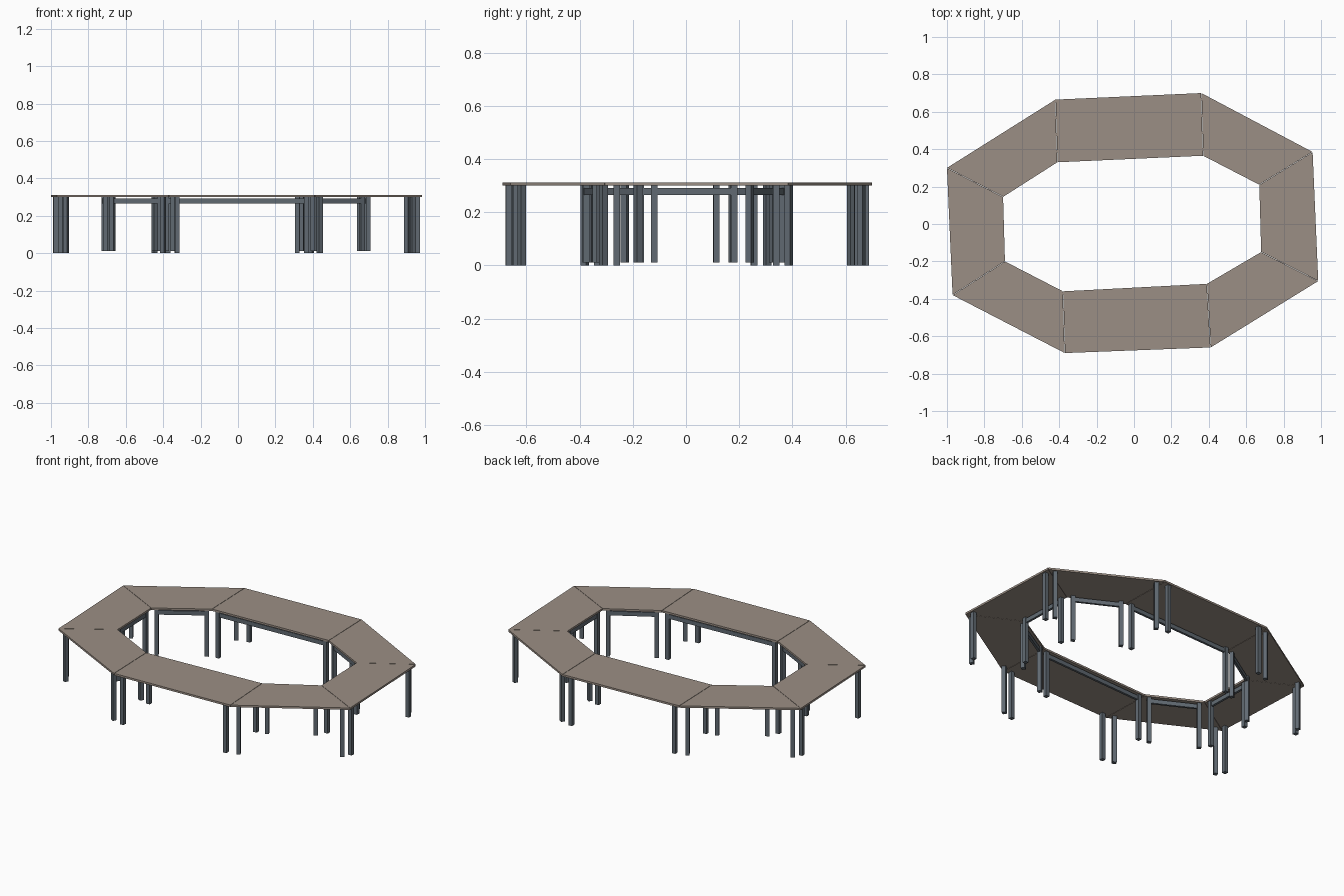
import bpy, bmesh
from mathutils import Vector, Matrix

if "Cube" in bpy.data.objects:
    bpy.data.objects.remove(bpy.data.objects["Cube"])

# Corners of the ring, clockwise from the left-back
OUTER = [(-1.0, .30), (-.42, .665), (.36, .70), (.955, .385),
         (.985, -.305), (.41, -.66), (-.37, -.69), (-.97, -.38)]
INNER = [(-.70, .145), (-.41, .33), (.37, .365), (.67, .21),
         (.68, -.15), (.39, -.32), (-.38, -.36), (-.69, -.20)]
TOP, THICK = .312, .012
LEG, LEG_TOP = .024, .292
GAP = .0012


def material(name, color):
    m = bpy.data.materials.new(name)
    m.diffuse_color = (*color, 1)
    m.use_nodes = True
    m.node_tree.nodes["Principled BSDF"].inputs["Base Color"].default_value = m.diffuse_color
    return m


wood = material("tan_laminate", (.33, .275, .235))
steel = material("grey_steel", (.12, .145, .17))


def finish(name, bm, mat):
    bmesh.ops.recalc_face_normals(bm, faces=bm.faces)
    me = bpy.data.meshes.new(name)
    bm.to_mesh(me)
    bm.free()
    me.materials.append(mat)
    ob = bpy.data.objects.new(name, me)
    bpy.context.collection.objects.link(ob)
    return ob


def slab(name, corners, z0, z1, mat):
    bm = bmesh.new()
    face = bm.faces.new([bm.verts.new((p.x, p.y, z0)) for p in corners])
    new = bmesh.ops.extrude_face_region(bm, geom=[face])["geom"]
    bmesh.ops.translate(bm, vec=(0, 0, z1 - z0),
                        verts=[v for v in new if isinstance(v, bmesh.types.BMVert)])
    return finish(name, bm, mat)


def bar(name, centre, along, size, z0, z1, mat):
    # Upright box whose local x axis follows the given edge direction
    x = along.to_3d()
    y = Vector((-x.y, x.x, 0))
    rot = Matrix((x, y, Vector((0, 0, 1)))).transposed().to_4x4()
    bm = bmesh.new()
    bmesh.ops.create_cube(bm, size=1, matrix=Matrix.Translation(
        (centre.x, centre.y, (z0 + z1) / 2)) @ rot @ Matrix.Diagonal((size[0], size[1], z1 - z0, 1)))
    return finish(name, bm, mat)


for i in range(8):
    j = (i + 1) % 8
    oa, ob, ia, ib = (Vector(p) for p in (OUTER[i], OUTER[j], INNER[i], INNER[j]))
    do, di = (ob - oa).normalized(), (ib - ia).normalized()

    # Trapezoid tabletop, with a hairline seam to its neighbours
    slab(f"tabletop_{i + 1}", [oa + do * GAP, ob - do * GAP, ib - di * GAP, ia + di * GAP],
         TOP - THICK, TOP, wood)

    # Legs at the four corners of the section
    inward = Vector((do.y, -do.x))
    outward = Vector((-di.y, di.x))
    spots = {"outer_leg_a": (oa + do * .045 + inward * .022, do),
             "outer_leg_b": (ob - do * .045 + inward * .022, do),
             "inner_leg_a": (ia + di * .03 + outward * .018, di),
             "inner_leg_b": (ib - di * .03 + outward * .018, di)}
    for name, (p, d) in spots.items():
        bar(f"{name}_{i + 1}", p, d, (LEG, LEG), 0 if "outer" in name else .012, LEG_TOP + .008, steel)

    # Rail under the inner edge
    bar(f"inner_rail_{i + 1}", (ia + ib) / 2 + outward * .018, di,
        ((ib - ia).length - .06, .014), .266, LEG_TOP, steel)
